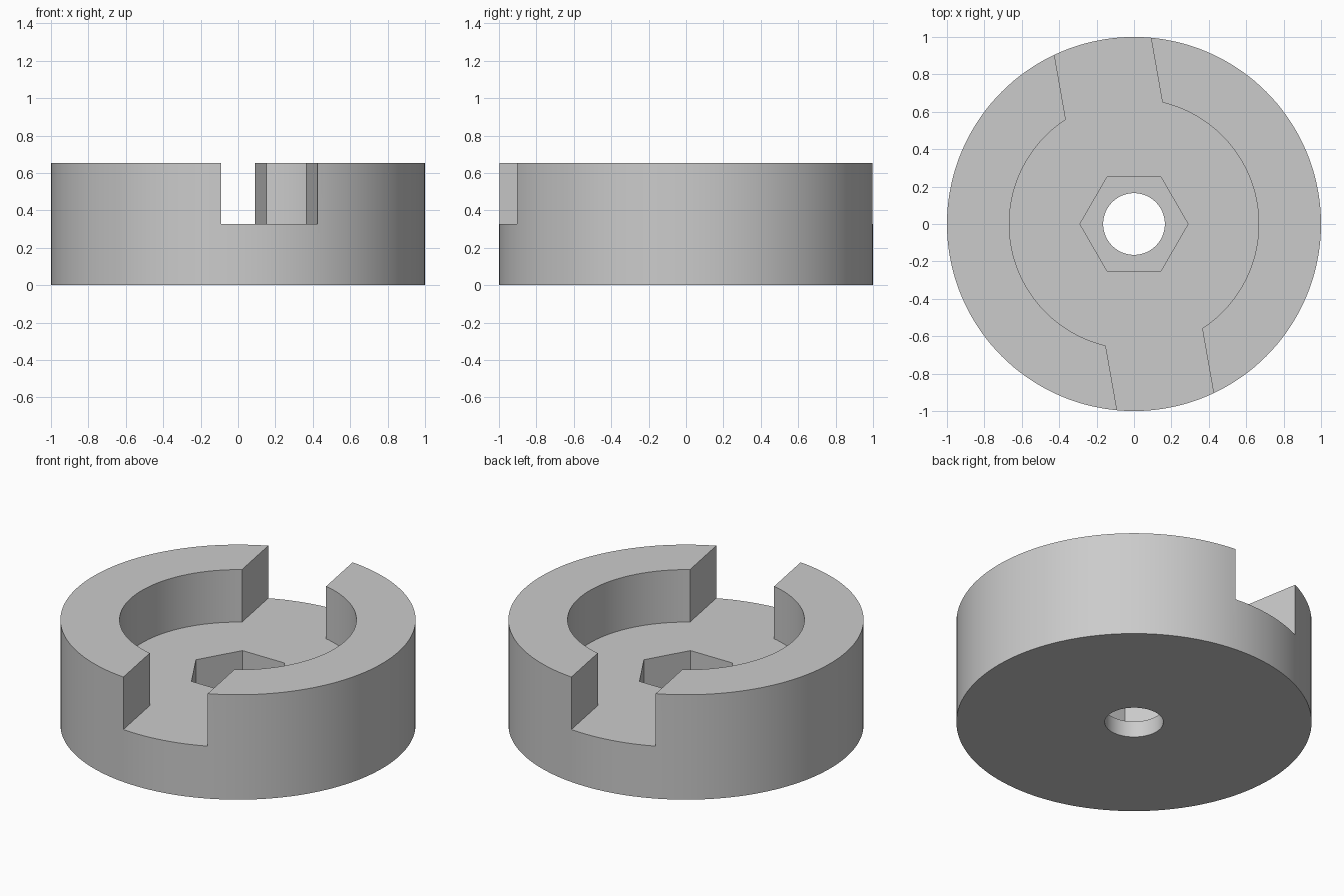
import bpy, bmesh
from math import cos, sin, pi, radians

cube = bpy.data.objects.get("Cube")
if cube:
    bpy.data.objects.remove(cube, do_unlink=True)

HEIGHT, FLOOR, POCKET = 0.652, 0.326, 0.1
SLOT_WIDTH, SLOT_TURN = 0.524, radians(10)

grey = bpy.data.materials.new("grey_metal")
grey.use_nodes = True
colour = (0.6, 0.6, 0.6, 1)
grey.diffuse_color = colour
grey.node_tree.nodes["Principled BSDF"].inputs["Base Color"].default_value = colour


def ring(radius, sides):
    return [(radius * cos(2 * pi * i / sides), radius * sin(2 * pi * i / sides))
            for i in range(sides)]


def prism(name, outline, bottom, top):
    """Extrude a flat outline from bottom to top."""
    bm = bmesh.new()
    face = bm.faces.new([bm.verts.new((x, y, bottom)) for x, y in outline])
    walls = bmesh.ops.extrude_face_region(bm, geom=[face])["geom"]
    for v in walls:
        if isinstance(v, bmesh.types.BMVert):
            v.co.z = top
    bmesh.ops.recalc_face_normals(bm, faces=bm.faces)
    mesh = bpy.data.meshes.new(name)
    bm.to_mesh(mesh)
    bm.free()
    mesh.materials.append(grey)
    obj = bpy.data.objects.new(name, mesh)
    bpy.context.collection.objects.link(obj)
    return obj


# Main disc
hub = prism("slotted_hub", ring(1, 144), 0, HEIGHT)

# Round recess, cross slot, hexagonal nut pocket and centre bore
slot_outline = [(x * SLOT_WIDTH / 2, y * 1.2)
                for x, y in ((-1, -1), (1, -1), (1, 1), (-1, 1))]
slot = prism("slot_cutter", slot_outline, FLOOR, 1)
slot.rotation_euler.z = SLOT_TURN
cutters = [
    prism("recess_cutter", ring(0.667, 120), FLOOR, 1),
    slot,
    prism("nut_pocket_cutter", ring(0.289, 6), POCKET, 0.9),
    prism("bore_cutter", ring(0.165, 64), -0.2, 0.8),
]

bpy.ops.object.select_all(action="DESELECT")
hub.select_set(True)
bpy.context.view_layer.objects.active = hub
for cutter in cutters:
    cutter.hide_render = True
    cut = hub.modifiers.new(cutter.name, "BOOLEAN")
    cut.operation = "DIFFERENCE"
    cut.solver = "EXACT"
    cut.object = cutter
    bpy.ops.object.modifier_apply(modifier=cut.name)
for cutter in cutters:
    bpy.data.objects.remove(cutter, do_unlink=True)

# Smooth round walls, crisp edges
bpy.ops.object.shade_smooth_by_angle(angle=radians(30))
